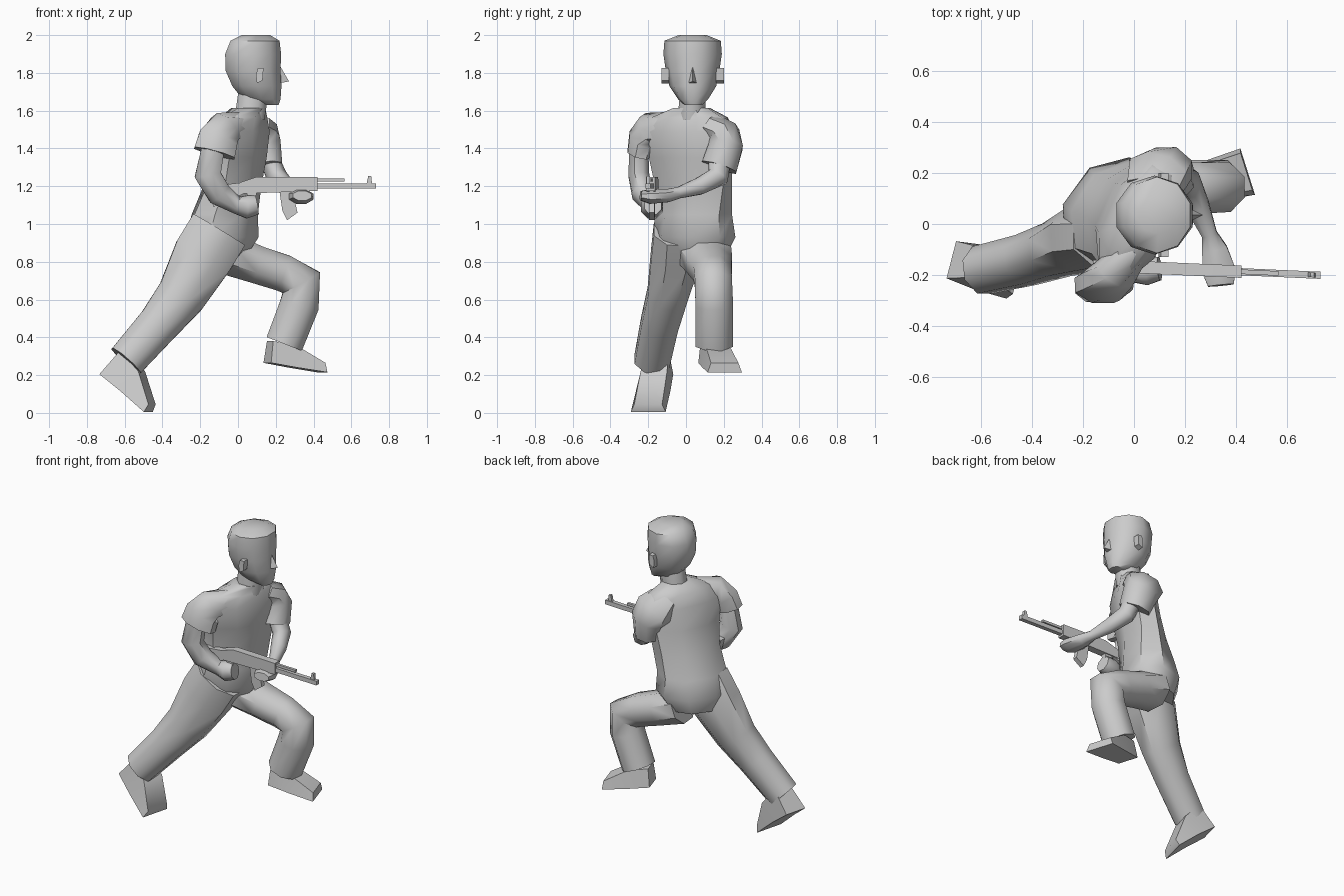
import bpy, bmesh, math
from mathutils import Vector as V

if "Cube" in bpy.data.objects:
    bpy.data.objects.remove(bpy.data.objects["Cube"])


def finish(name, bm, angle=50):
    bmesh.ops.recalc_face_normals(bm, faces=bm.faces)
    me = bpy.data.meshes.new(name)
    bm.to_mesh(me)
    bm.free()
    ob = bpy.data.objects.new(name, me)
    bpy.context.collection.objects.link(ob)
    bpy.ops.object.select_all(action='DESELECT')
    ob.select_set(True)
    bpy.context.view_layer.objects.active = ob
    bpy.ops.object.shade_smooth_by_angle(angle=math.radians(angle))
    return ob


def loft(name, rings, n=8, angle=50):
    """Skin rings of (centre, half-axis, half-axis); flat sides touch the axes."""
    bm = bmesh.new()
    k = 1 / math.cos(math.pi / n)
    loops = []
    for c, u, v in rings:
        angs = [2 * math.pi * (i + .5) / n for i in range(n)]
        loops.append([bm.verts.new(c + u * k * math.cos(a) + v * k * math.sin(a)) for a in angs])
    for p, q in zip(loops, loops[1:]):
        for i in range(n):
            j = (i + 1) % n
            bm.faces.new((p[i], p[j], q[j], q[i]))
    bm.faces.new(loops[0])
    bm.faces.new(loops[-1])
    return finish(name, bm, angle)


def limb(name, pts, ref=(0, 1, 0)):
    """Tube along points (x, y, z, half-width along ref, half-depth)."""
    P = [V(p[:3]) for p in pts]
    rings = []
    for i, p in enumerate(pts):
        t = V()
        if i:
            t += (P[i] - P[i - 1]).normalized()
        if i < len(P) - 1:
            t += (P[i + 1] - P[i]).normalized()
        t.normalize()
        u = V(ref) - t * t.dot(V(ref))
        u.normalize()
        rings.append((P[i], u * p[3], t.cross(u) * p[4]))
    return loft(name, rings)


def stack(name, rows, n=8):
    """Horizontal rings (x, y, z, half-width, half-depth, yaw)."""
    rings = []
    for x, y, z, w, d, yaw in rows:
        a = math.radians(yaw)
        rings.append((V((x, y, z)), V((math.cos(a), -math.sin(a), 0)) * d,
                      V((math.sin(a), math.cos(a), 0)) * w))
    return loft(name, rings, n)


def shoe(name, rows, side):
    """Boxy rings of (sole point, top point, half-width)."""
    s = V(side).normalized()
    rings = []
    for b, t, w in rows:
        b, t = V(b), V(t)
        rings.append(((b + t) / 2, s * w, (t - b) / 2))
    # a four-sided ring whose flats touch the axes is a plain rectangle
    bm = bmesh.new()
    loops = [[bm.verts.new(c + u * i * (.8 if j > 0 else 1) + h * j)
              for i, j in ((-1, -1), (1, -1), (1, 1), (-1, 1))] for c, u, h in rings]
    for p, q in zip(loops, loops[1:]):
        for i in range(4):
            j = (i + 1) % 4
            bm.faces.new((p[i], p[j], q[j], q[i]))
    bm.faces.new(loops[0])
    bm.faces.new(loops[-1])
    return finish(name, bm, 50)


def slab(name, pts, hw, skew=None, y0=0):
    """Side profile in x-z, extruded across y; rifle parts follow its slight yaw."""
    bm = bmesh.new()
    f = [bm.verts.new((x, y0 - hw, z)) for x, z in pts]
    b = [bm.verts.new((x, y0 + hw, z)) for x, z in pts]
    bm.faces.new(f)
    bm.faces.new(b)
    for i in range(len(pts)):
        j = (i + 1) % len(pts)
        bm.faces.new((f[i], f[j], b[j], b[i]))
    if skew:
        for v in bm.verts:
            v.co.y += skew[0] + skew[1] * v.co.x
    return finish(name, bm, 30)


# Torso, hips and shoulders turned
stack("torso", [
    (-.1, .05, .83, .16, .13, 36), (-.085, .045, .93, .215, .175, 36),
    (-.07, .04, 1.05, .2, .155, 32), (-.03, .04, 1.2, .2, .13, 26),
    (0, .025, 1.35, .22, .125, 25), (.015, .01, 1.49, .25, .12, 25),
    (.03, .02, 1.565, .2, .1, 23), (.055, .03, 1.615, .09, .085, 10)])

# Neck and head
stack("neck", [(.06, .03, 1.55, .075, .08, 0), (.085, .035, 1.72, .065, .08, 0)])
stack("head", [
    (.175, .04, 1.63, .045, .04, 0), (.125, .038, 1.66, .075, .1, 0),
    (.1, .036, 1.73, .118, .13, 0), (.08, .035, 1.81, .135, .145, 0),
    (.08, .035, 1.9, .147, .148, 0), (.09, .035, 1.97, .142, .13, 0),
    (.095, .035, 2.0, .07, .075, 0)], 10)
bm = bmesh.new()
nv = [bm.verts.new(p) for p in [(.215, .035, 1.85), (.27, .035, 1.755),
                                (.22, .01, 1.745), (.22, .06, 1.745)]]
for f in ((0, 1, 2), (0, 3, 1), (1, 3, 2), (0, 2, 3)):
    bm.faces.new([nv[i] for i in f])
finish("nose", bm)
for s in (-1, 1):
    slab("ear", [(.1, 1.745), (.13, 1.76), (.135, 1.825), (.105, 1.825), (.095, 1.79)],
         .02, y0=.035 + s * .145)

# Legs
limb("rear_trouser_leg", [
    (-.1, -.05, .97, .12, .16), (-.185, -.055, .83, .13, .16),
    (-.3, -.1, .62, .105, .13), (-.42, -.14, .47, .098, .11), (-.592, -.18, .275, .093, .1)])
limb("front_trouser_leg", [
    (-.05, .1, .84, .14, .11), (.1, .125, .785, .12, .1), (.24, .14, .74, .1, .098),
    (.335, .145, .69, .098, .112), (.325, .15, .57, .1, .104), (.245, .15, .365, .1, .1)])

# Shoes
shoe("rear_shoe", [
    ((-.715, -.14, .205), (-.61, -.15, .33), .075),
    ((-.6, -.17, .115), (-.51, -.17, .22), .09),
    ((-.475, -.2, .005), (-.455, -.2, .045), .095)], (.25, .97, 0))
shoe("front_shoe", [
    ((.155, .13, .265), (.17, .13, .38), .068),
    ((.29, .165, .24), (.285, .165, .36), .082),
    ((.445, .205, .215), (.44, .205, .265), .095)], (-.3, .95, 0))

# Sleeves and arms
limb("right_sleeve", [
    (0, -.1, 1.52, .06, .07), (-.07, -.19, 1.505, .075, .09),
    (-.105, -.225, 1.45, .078, .105), (-.125, -.24, 1.375, .07, .11)])
limb("right_arm", [
    (-.13, -.25, 1.41, .05, .06), (-.16, -.25, 1.26, .055, .07), (-.1, -.23, 1.16, .055, .065),
    (-.01, -.19, 1.1, .04, .045), (.045, -.18, 1.09, .06, .06), (.1, -.175, 1.1, .045, .05)])
limb("left_sleeve", [
    (.07, .13, 1.52, .1, .07), (.095, .2, 1.47, .12, .085),
    (.125, .21, 1.41, .105, .09), (.145, .175, 1.3, .09, .095)], (1, 0, 0))
limb("left_arm", [
    (.16, .18, 1.36, .05, .06), (.205, .17, 1.25, .052, .055), (.25, .07, 1.2, .045, .045),
    (.295, -.04, 1.165, .03, .03), (.315, -.1, 1.15, .05, .035), (.335, -.19, 1.145, .065, .038),
    (.34, -.24, 1.15, .05, .025)], (1, 0, 0))

# Rifle pieces: side profile and half thickness
rifle = {
    "rifle_stock": ([(-.16, 1.2), (-.13, 1.09), (.03, 1.16), (.03, 1.22)], .02),
    "rifle_receiver": ([(0, 1.16), (.42, 1.175), (.42, 1.25), (.1, 1.25), (.01, 1.22)], .024),
    "rifle_grip": ([(.05, 1.17), (.1, 1.17), (.08, 1.07), (.03, 1.07)], .017),
    "rifle_magazine": ([(.22, 1.17), (.29, 1.17), (.315, 1.06), (.26, 1.02), (.235, 1.07)], .015),
    "gas_tube": ([(.42, 1.224), (.565, 1.224), (.565, 1.24), (.42, 1.24)], .009),
    "rifle_barrel": ([(.42, 1.187), (.73, 1.187), (.73, 1.215), (.42, 1.215)], .014),
    "front_sight": ([(.68, 1.21), (.71, 1.21), (.705, 1.255), (.69, 1.255)], .009),
}
for name, (pts, hw) in rifle.items():
    slab(name, pts, hw, (-.168, -.045))
